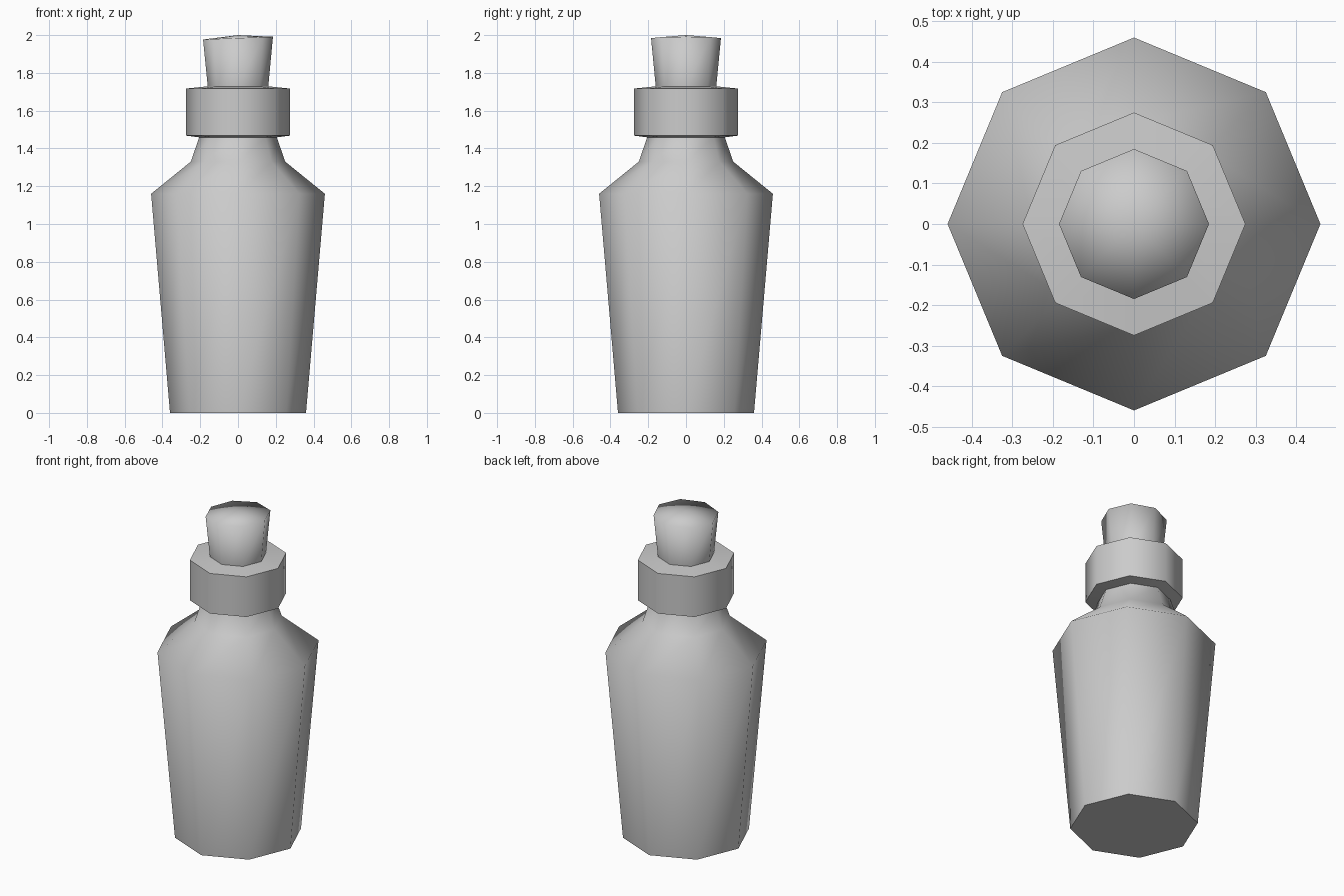
import bpy, bmesh, math

if "Cube" in bpy.data.objects:
    bpy.data.objects.remove(bpy.data.objects["Cube"])

SIDES = 8

grey = bpy.data.materials.new("plain grey")
grey.diffuse_color = (0.6, 0.6, 0.6, 1.0)
grey.use_nodes = True
grey.node_tree.nodes["Principled BSDF"].inputs["Base Color"].default_value = grey.diffuse_color


def lathe(name, profile, smooth_angle, cap_bottom=False, apex=None, tilt=0.0):
    """Eight-sided turned part from (radius, height) pairs, listed bottom to top."""
    bm = bmesh.new()
    rings = []
    for i, (r, z) in enumerate(profile):
        lean = tilt if i == len(profile) - 1 else 0.0
        ring = []
        for k in range(SIDES):
            a = 2 * math.pi * k / SIDES
            x, y = r * math.cos(a), r * math.sin(a)
            ring.append(bm.verts.new((x, y, z + lean * x)))
        rings.append(ring)
    for low, high in zip(rings, rings[1:]):
        for k in range(SIDES):
            n = (k + 1) % SIDES
            bm.faces.new((low[k], low[n], high[n], high[k]))
    if cap_bottom:
        bm.faces.new(rings[0][::-1])
    if apex is not None:
        tip = bm.verts.new((0, 0, apex))
        for k in range(SIDES):
            bm.faces.new((rings[-1][k], rings[-1][(k + 1) % SIDES], tip))
    mesh = bpy.data.meshes.new(name)
    bm.to_mesh(mesh)
    bm.free()
    mesh.materials.append(grey)
    obj = bpy.data.objects.new(name, mesh)
    bpy.context.collection.objects.link(obj)
    bpy.ops.object.select_all(action='DESELECT')
    obj.select_set(True)
    bpy.context.view_layer.objects.active = obj
    bpy.ops.object.shade_smooth_by_angle(angle=math.radians(smooth_angle))
    return obj


# Bottle: tapered body, sloping shoulder and short neck
lathe("bottle_body", [(0.36, 0), (0.46, 1.16), (0.25, 1.33), (0.205, 1.46)],
      60, cap_bottom=True)

# Collar: thick lip ring around the mouth
lathe("collar", [(0.20, 1.458), (0.275, 1.468), (0.275, 1.717), (0.15, 1.73)], 60)

# Stopper: flared cork with a slightly tilted, low domed top
lathe("stopper", [(0.16, 1.725), (0.185, 1.984)], 120, apex=2.0, tilt=0.04)
